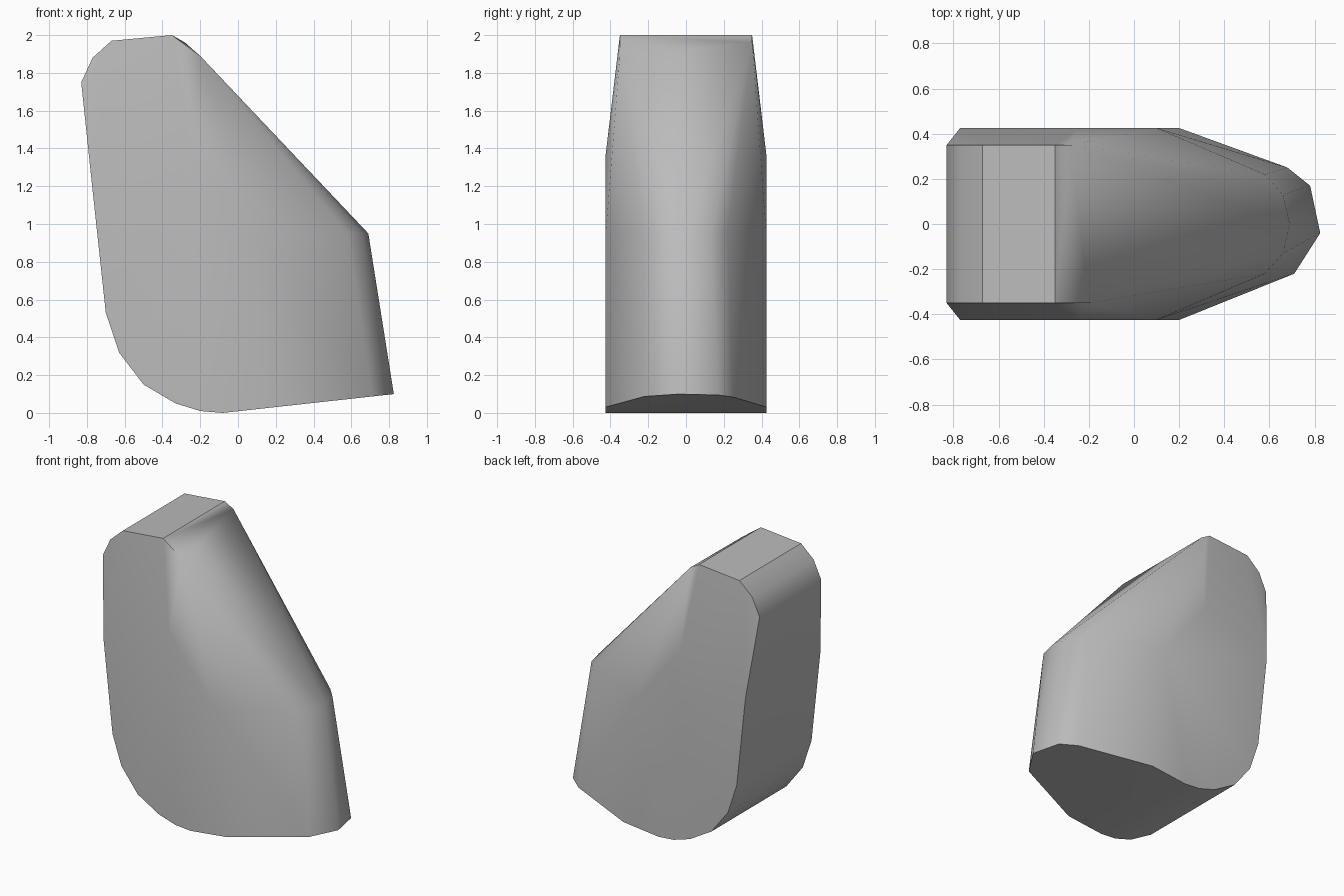
import bpy
import bmesh
from math import radians

default_cube = bpy.data.objects.get("Cube")
if default_cube:
    bpy.data.objects.remove(default_cube, do_unlink=True)


def make_material(name, colour):
    material = bpy.data.materials.new(name)
    material.use_nodes = True
    material.diffuse_color = colour
    material.node_tree.nodes["Principled BSDF"].inputs["Base Color"].default_value = colour
    return material


def base_height(x):
    """Height of the gently rising underside in front of its lowest edge."""
    return max(0.0, 0.11 * (x + 0.08))


def both_sides(profile, half_width):
    """Repeat an x, z profile on the front and back sides."""
    return [(x, side * half_width, z) for x, z in profile for side in (-1, 1)]


FULL_WIDTH = 0.425
TOP_WIDTH = 0.35
SHOULDER = 0.95

points = []

# Rounded heel and straight flanks at full width
heel = [(-0.08, 0), (-0.2, 0.01), (-0.33, 0.05), (-0.5, 0.15),
        (-0.63, 0.32), (-0.7, 0.53), (-0.77, 1.18)]
points += both_sides(heel, FULL_WIDTH)
points += both_sides([(-0.25, 1.37), (0.1, SHOULDER), (0.2, base_height(0.2))], FULL_WIDTH)

# Narrower crown with a chamfered rear edge
crown = [(-0.83, 1.75), (-0.77, 1.88), (-0.67, 1.97), (-0.35, 2)]
points += both_sides(crown, TOP_WIDTH)
points += [(-0.28, TOP_WIDTH, 1.96), (-0.2, -TOP_WIDTH, 1.89)]

# Rounded nose: upper rim and lower rim
points += [(0.69, 0, SHOULDER)]
for x, y in [(0.66, 0.13), (0.58, 0.22)]:
    points += [(x, side * y, SHOULDER) for side in (-1, 1)]
lower_rim = [(0.68, 0.25), (0.78, 0.17), (0.825, -0.04), (0.71, -0.22)]
points += [(x, y, base_height(x)) for x, y in lower_rim]

# Close the outline points into one solid block
bm = bmesh.new()
for point in points:
    bm.verts.new(point)
hull = bmesh.ops.convex_hull(bm, input=bm.verts)
loose = {v for v in hull["geom_interior"] + hull["geom_unused"]
         if isinstance(v, bmesh.types.BMVert)}
bmesh.ops.delete(bm, geom=list(loose), context="VERTS")
bmesh.ops.dissolve_limit(bm, angle_limit=radians(1), verts=bm.verts, edges=bm.edges)
bmesh.ops.recalc_face_normals(bm, faces=bm.faces)

mesh = bpy.data.meshes.new("wedge_block")
bm.to_mesh(mesh)
bm.free()
mesh.materials.append(make_material("plain grey", (0.5, 0.5, 0.5, 1)))

block = bpy.data.objects.new("wedge_block", mesh)
bpy.context.collection.objects.link(block)
bpy.ops.object.select_all(action="DESELECT")
block.select_set(True)
bpy.context.view_layer.objects.active = block
bpy.ops.object.shade_smooth_by_angle(angle=radians(35))
